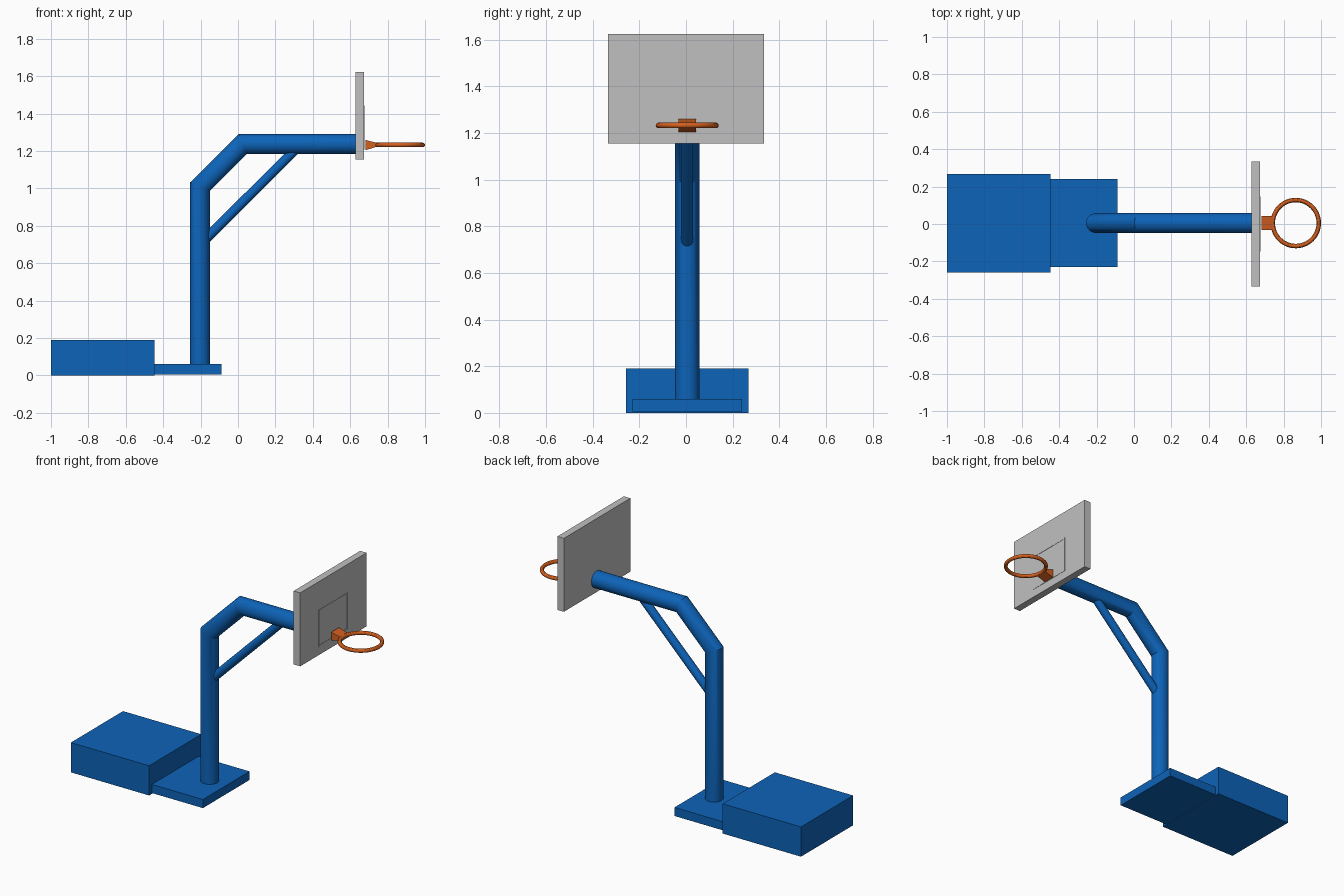
import bpy, bmesh, math
from mathutils import Vector

if "Cube" in bpy.data.objects:
    bpy.data.objects.remove(bpy.data.objects["Cube"])

CY = 0.005  # shared centre line of stand and hoop


def material(name, rgb):
    m = bpy.data.materials.new(name)
    m.diffuse_color = (*rgb, 1)
    m.use_nodes = True
    m.node_tree.nodes["Principled BSDF"].inputs["Base Color"].default_value = m.diffuse_color
    return m


BLUE = material("blue paint", (0.004, 0.125, 0.48))
GREY = material("light grey", (0.53, 0.53, 0.53))
ORANGE = material("orange", (0.64, 0.115, 0.014))


def finish(name, bm, mat, smooth=False):
    bmesh.ops.recalc_face_normals(bm, faces=bm.faces)
    me = bpy.data.meshes.new(name)
    bm.to_mesh(me)
    bm.free()
    me.materials.append(mat)
    ob = bpy.data.objects.new(name, me)
    bpy.context.collection.objects.link(ob)
    if smooth:
        bpy.ops.object.select_all(action='DESELECT')
        bpy.context.view_layer.objects.active = ob
        ob.select_set(True)
        bpy.ops.object.shade_smooth_by_angle(angle=math.radians(30))
    return ob


def box(name, x, y, z, mat, end_z=None):
    """Box from (min, max) ranges; end_z narrows the +x end to another z range."""
    bm = bmesh.new()
    bmesh.ops.create_cube(bm, size=1)
    for v in bm.verts:
        zr = end_z if end_z and v.co.x > 0 else z
        v.co = (x[v.co.x > 0], y[v.co.y > 0], zr[v.co.z > 0])
    return finish(name, bm, mat)


def tube(name, path, r, mat, sides=32):
    """Round tube along an (x, z) path with mitred bends."""
    pts = [Vector((x, 0, z)) for x, z in path]
    dirs = [(b - a).normalized() for a, b in zip(pts, pts[1:])]
    bm = bmesh.new()
    rings = []
    for i, p in enumerate(pts):
        d0, d1 = dirs[max(i - 1, 0)], dirs[min(i, len(dirs) - 1)]
        t = (d0 + d1).normalized()
        n = Vector((-t.z, 0, t.x)) / t.dot(d0)
        ring = []
        for k in range(sides):
            a = math.tau * k / sides
            c = p + n * (r * math.cos(a))
            ring.append(bm.verts.new((c.x, CY + r * math.sin(a), c.z)))
        rings.append(ring)
    for a, b in zip(rings, rings[1:]):
        for k in range(sides):
            j = (k + 1) % sides
            bm.faces.new((a[k], a[j], b[j], b[k]))
    bm.faces.new(rings[0])
    bm.faces.new(rings[-1])
    return finish(name, bm, mat, True)


# Base
box("counterweight", (-1.0, -0.447), (CY - 0.263, CY + 0.263), (0, 0.19), BLUE)
box("base_plate", (-0.447, -0.087), (CY - 0.235, CY + 0.235), (0.005, 0.06), BLUE)

# Bent pole and diagonal brace
tube("pole", [(-0.203, 0.05), (-0.203, 1.01), (0.025, 1.237), (0.635, 1.237)], 0.053, BLUE)
tube("brace", [(-0.18, 0.722), (0.315, 1.215)], 0.026, BLUE, 24)

# Backboard with thin target outline
box("backboard", (0.628, 0.674), (-0.335, 0.335), (1.154, 1.623), GREY)
X = (0.673, 0.676)
for name, z in (("target_bottom", 1.207), ("target_top", 1.433)):
    box(name, X, (-0.148, 0.148), (z, z + 0.009), GREY)
for name, y in (("target_left", -0.148), ("target_right", 0.139)):
    box(name, X, (y, y + 0.009), (1.216, 1.433), GREY)

# Hoop and its wedge bracket
box("hoop_bracket", (0.682, 0.74), (CY - 0.038, CY + 0.038), (1.204, 1.259), ORANGE, (1.222, 1.244))

bm = bmesh.new()
R, r, N, M = 0.123, 0.012, 48, 12
grid = []
for i in range(N):
    a = math.tau * i / N
    ring = []
    for k in range(M):
        b = math.tau * k / M
        d = R + r * math.cos(b)
        ring.append(bm.verts.new((0.865 + d * math.cos(a), CY + d * math.sin(a),
                                  1.232 + r * math.sin(b))))
    grid.append(ring)
for i in range(N):
    p, q = grid[i], grid[(i + 1) % N]
    for k in range(M):
        bm.faces.new((p[k], q[k], q[(k + 1) % M], p[(k + 1) % M]))
finish("hoop_ring", bm, ORANGE, True)
